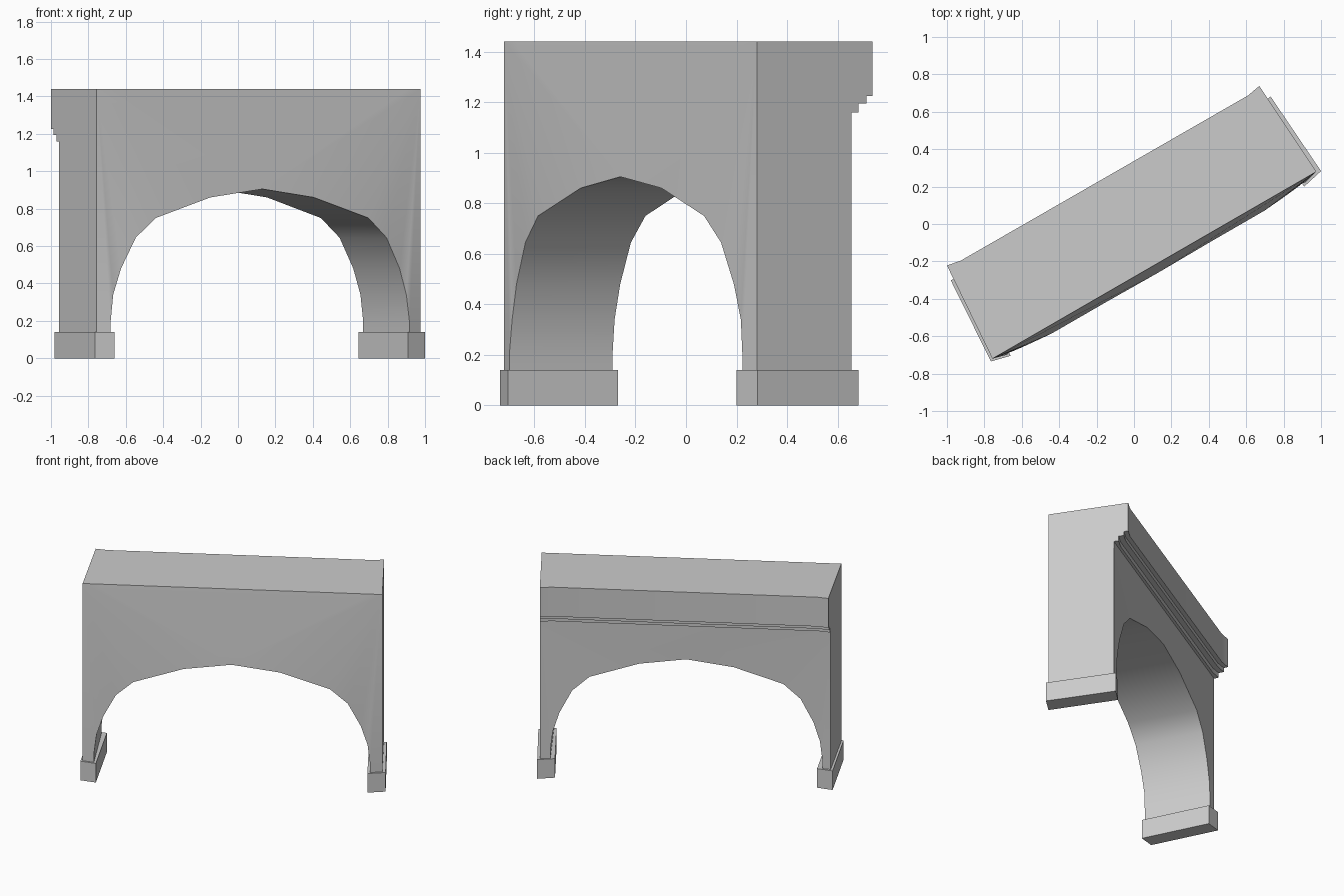
import bpy
import bmesh
from math import radians
from mathutils import Matrix, Vector

cube = bpy.data.objects.get("Cube")
if cube:
    bpy.data.objects.remove(cube, do_unlink=True)

stone = bpy.data.materials.new("grey stone")
stone.use_nodes = True
GREY = (0.6, 0.6, 0.6, 1)
stone.diffuse_color = GREY
stone.node_tree.nodes["Principled BSDF"].inputs["Base Color"].default_value = GREY

TURN = Matrix.Rotation(radians(30), 3, "Z")   # the bridge runs diagonally


def finish(bm, name):
    bmesh.ops.recalc_face_normals(bm, faces=bm.faces)
    mesh = bpy.data.meshes.new(name)
    bm.to_mesh(mesh)
    bm.free()
    mesh.materials.append(stone)
    obj = bpy.data.objects.new(name, mesh)
    bpy.context.collection.objects.link(obj)
    bpy.ops.object.select_all(action="DESELECT")
    obj.select_set(True)
    bpy.context.view_layer.objects.active = obj
    bpy.ops.object.shade_smooth_by_angle(angle=radians(30))
    return obj


def plinth(name, corners, height=0.14):
    bm = bmesh.new()
    base = bm.faces.new([bm.verts.new((x, y, 0)) for x, y in corners])
    grown = bmesh.ops.extrude_face_region(bm, geom=[base], use_keep_orig=True)
    top = [g for g in grown["geom"] if isinstance(g, bmesh.types.BMVert)]
    bmesh.ops.translate(bm, verts=top, vec=(0, 0, height))
    return finish(bm, name)


# End profile: (depth fraction, height), front foot over the stepped cornice to back foot
FOOT = 0.1
profile = [(0, FOOT), (0, 1.44), (1, 1.44), (1, 1.225), (0.946, 1.225),
           (0.946, 1.195), (0.88, 1.195), (0.88, 1.16), (0.82, 1.16), (0.82, FOOT)]
# Plan corners (front, back) of the two ends; the wall narrows towards the back
left_plan = Vector((-0.757, -0.72)), Vector((-1.0, -0.222))
right_plan = Vector((0.975, 0.28)), Vector((0.67, 0.738))

# Half arch: (half width, height, front bulge)
half_arch = [(0.922, FOOT, 0.265), (0.922, 0.2, 0.265), (0.905, 0.34, 0.262),
             (0.86, 0.48, 0.268), (0.774, 0.645, 0.277), (0.657, 0.75, 0.287),
             (0.32, 0.86, 0.287), (0, 0.905, 0.29)]
full_arch = [(-w, z, b) for w, z, b in half_arch] + half_arch[-2::-1]
CROWN = len(half_arch) - 1

bm = bmesh.new()

# Cross sections along the wall; the cornice is slightly proud at its ends
sections = []
for along in (0, 0.04, 0.96, 1):
    row = []
    for depth, z in profile:
        p = left_plan[0].lerp(left_plan[1], depth).lerp(
            right_plan[0].lerp(right_plan[1], depth), along)
        inset = 0.014 if 0 < along < 1 and depth > 0.85 else 0
        row.append((p.to_3d() + TURN @ Vector((0, -inset, 0))) + Vector((0, 0, z)))
    ends = along in (0, 1)
    # feet exist only at the two ends
    sections.append([bm.verts.new(c) if ends or 0 < i < len(profile) - 1 else None
                     for i, c in enumerate(row)])

for a, b in zip(sections, sections[1:]):
    for i in range(1, len(profile) - 2):
        bm.faces.new((a[i], a[i + 1], b[i + 1], b[i]))
bm.faces.new(sections[0])
bm.faces.new(sections[-1])

# Front and back arch edges with the soffit between them
front = [bm.verts.new(TURN @ Vector((w - 0.017, -b, z))) for w, z, b in full_arch]
back = [bm.verts.new(TURN @ Vector((w * 0.985 - 0.02, 0.2, z))) for w, z, b in full_arch]
for i in range(len(front) - 1):
    bm.faces.new((front[i], front[i + 1], back[i + 1], back[i]))

# Spandrels fan out from the upper corners
for arch, foot, head in ((front, 0, 1), (back, -1, -2)):
    left, right = sections[0], sections[-1]
    lower_left = [left[foot]] + arch[:CROWN + 1]
    lower_right = [right[foot]] + arch[:CROWN - 1:-1]
    for corner, chain in ((left[head], lower_left), (right[head], lower_right)):
        for p, q in zip(chain, chain[1:]):
            bm.faces.new((corner, p, q))
    bm.faces.new([arch[CROWN]] + [s[head] for s in sections])

# Undersides of the two piers
for end, i in ((sections[0], 0), (sections[-1], -1)):
    bm.faces.new((end[0], front[i], back[i], end[-1]))
finish(bm, "arch_wall")

# Plinth blocks under the piers
plinth("right_plinth", [(-0.765, -0.735), (-0.66, -0.705), (-0.875, -0.27), (-0.98, -0.30)])
plinth("left_plinth", [(0.91, 0.20), (1.0, 0.283), (0.73, 0.682), (0.643, 0.60)])
